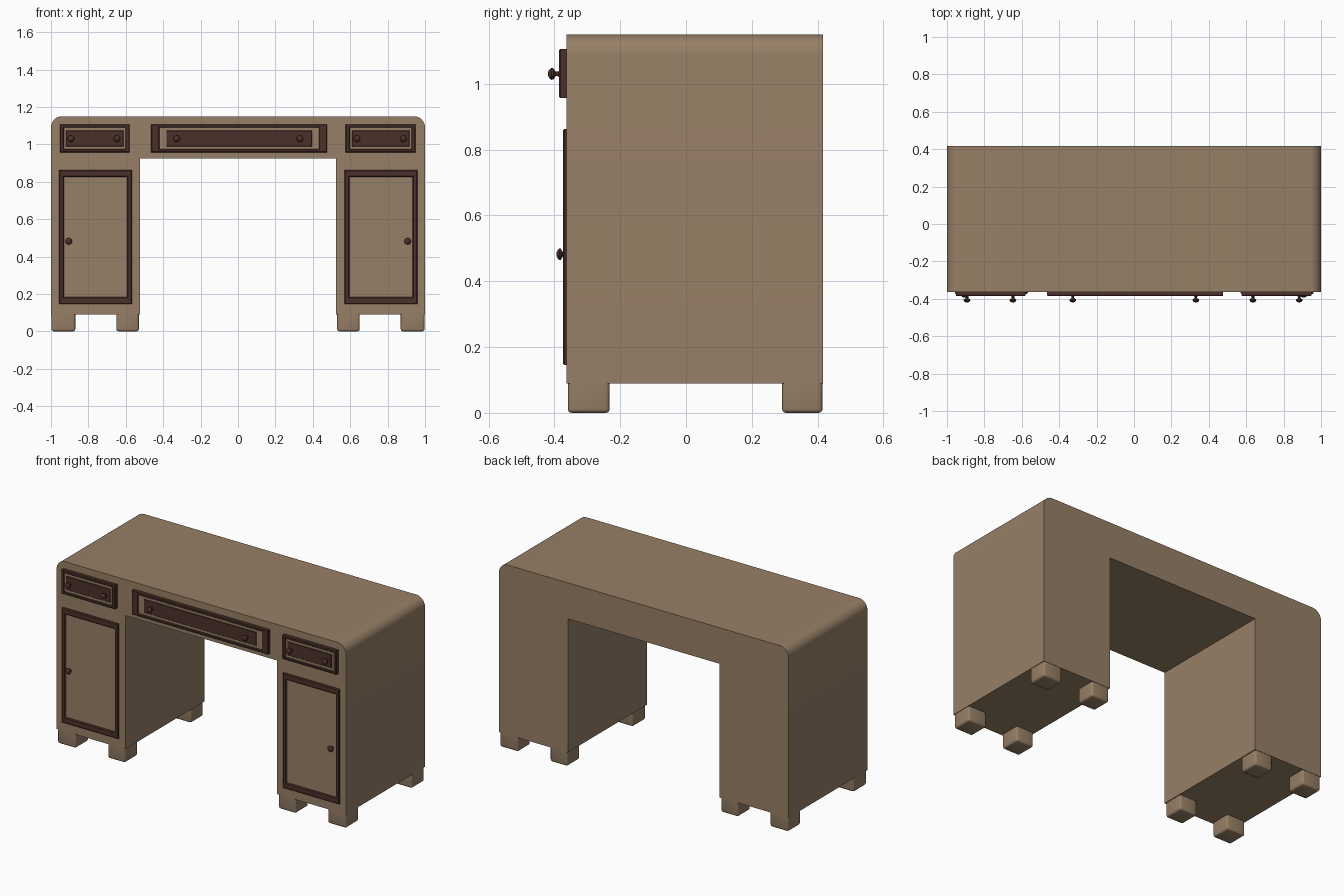
import bpy, bmesh, math
from mathutils import Matrix, Vector

if "Cube" in bpy.data.objects:
    bpy.data.objects.remove(bpy.data.objects["Cube"])


def material(name, rgb):
    m = bpy.data.materials.new(name)
    m.diffuse_color = (*rgb, 1)
    m.use_nodes = True
    m.node_tree.nodes["Principled BSDF"].inputs["Base Color"].default_value = m.diffuse_color
    return m


WOOD = material("tan wood", (0.31, 0.215, 0.135))
DARK = material("dark brown wood", (0.07, 0.03, 0.023))
FRONT, BACK = -0.363, 0.417


def finish(name, bm, mat, smooth=True):
    bmesh.ops.recalc_face_normals(bm, faces=bm.faces[:])
    me = bpy.data.meshes.new(name)
    bm.to_mesh(me)
    bm.free()
    me.materials.append(mat)
    ob = bpy.data.objects.new(name, me)
    bpy.context.collection.objects.link(ob)
    if smooth:
        bpy.context.view_layer.objects.active = ob
        bpy.ops.object.select_all(action='DESELECT')
        ob.select_set(True)
        bpy.ops.object.shade_smooth_by_angle(angle=math.radians(30))
    return ob


def box(name, x0, x1, y0, y1, z0, z1, mat, bevel=0.0, only=None, segments=1):
    """Box with the edges chosen by 'only' bevelled."""
    bm = bmesh.new()
    bmesh.ops.create_cube(bm, size=1)
    for v in bm.verts:
        v.co = Vector(((x0 + x1) / 2 + v.co.x * (x1 - x0),
                       (y0 + y1) / 2 + v.co.y * (y1 - y0),
                       (z0 + z1) / 2 + v.co.z * (z1 - z0)))
    if bevel:
        edges = [e for e in bm.edges if only is None or only(e)]
        bmesh.ops.bevel(bm, geom=edges, offset=bevel, segments=segments,
                        profile=0.5, affect='EDGES')
    return finish(name, bm, mat)


def ring(name, outer, inner, y0, y1, mat, ch=0.004):
    """Rectangular frame (x0, x1, z0, z1) with chamfered front edges."""
    def rect(r, grow, y):
        x0, x1, z0, z1 = r
        return [bm.verts.new(p) for p in (
            (x0 - grow, y, z0 - grow), (x1 + grow, y, z0 - grow),
            (x1 + grow, y, z1 + grow), (x0 - grow, y, z1 + grow))]
    bm = bmesh.new()
    loops = [rect(outer, 0, y1), rect(outer, 0, y0 + ch), rect(outer, -ch, y0),
             rect(inner, ch, y0), rect(inner, 0, y0 + ch), rect(inner, 0, y1)]
    for a, b in zip(loops, loops[1:] + loops[:1]):
        for i in range(4):
            j = (i + 1) % 4
            bm.faces.new((a[i], a[j], b[j], b[i]))
    return finish(name, bm, mat, False)


def knob(name, x, z, base, tip):
    """Lathed knob: slim neck, flared head, domed end, pointing to -y."""
    length = base - tip
    prof = [(0.011, 0), (0.007, 0.15), (0.007, 0.35), (0.017, 0.55),
            (0.018, 0.7), (0.013, 0.9), (0.006, 1.0)]
    n = 16
    bm = bmesh.new()
    loops = [[bm.verts.new((x + r * math.cos(2 * math.pi * i / n), base - t * length,
                            z + r * math.sin(2 * math.pi * i / n))) for i in range(n)]
             for r, t in prof]
    for a, b in zip(loops, loops[1:]):
        for i in range(n):
            j = (i + 1) % n
            bm.faces.new((a[i], a[j], b[j], b[i]))
    bm.faces.new(loops[0])
    bm.faces.new(loops[-1])
    return finish(name, bm, DARK)


# Desk body: arch-shaped profile with rounded top corners, extruded in depth
R, TOP = 0.06, 1.15
right = [(0.525, 0.925), (0.525, 0.09), (1.0, 0.09)]
right += [(1 - R + R * math.cos(a), TOP - R + R * math.sin(a))
          for a in (math.pi / 2 * i / 8 for i in range(9))]
profile = right + [(-x, z) for x, z in reversed(right)]
bm = bmesh.new()
face = bm.faces.new([bm.verts.new((x, FRONT, z)) for x, z in profile])
ext = bmesh.ops.extrude_face_region(bm, geom=[face])
bmesh.ops.translate(bm, vec=(0, BACK - FRONT, 0),
                    verts=[v for v in ext['geom'] if isinstance(v, bmesh.types.BMVert)])
finish("desk_body", bm, WOOD)

# Feet: rounded blocks under each pedestal corner
for sx in (-1, 1):
    for a, b in ((0.87, 0.997), (0.53, 0.65)):
        for y0, y1 in ((-0.359, -0.232), (0.292, 0.415)):
            box("foot", min(sx * a, sx * b), max(sx * a, sx * b), y0, y1, 0, 0.093, WOOD,
                0.012, lambda e: min(v.co.z for v in e.verts) < 0.01, 3)


# Drawers: dark frame, tan groove, dark inner panel, two knobs
def drawer(name, x0, x1, frame, groove, knobs):
    z0, z1 = 0.957, 1.106
    gx0, gx1, gz0, gz1 = x0 + frame, x1 - frame, z0 + 0.017, z1 - 0.017
    ring(name + "_frame", (x0, x1, z0, z1), (gx0, gx1, gz0, gz1), -0.386, FRONT, DARK)
    box(name + "_groove", gx0, gx1, -0.381, FRONT, gz0, gz1, WOOD)
    box(name + "_panel", gx0 + groove, gx1 - groove, -0.385, -0.37,
        gz0 + 0.015, gz1 - 0.015, DARK, 0.002, lambda e: all(v.co.y < -0.38 for v in e.verts))
    for x in knobs:
        knob(name + "_knob", x, 1.03, -0.384, -0.419)


drawer("left_drawer", -0.953, -0.58, 0.022, 0.011, (-0.893, -0.647))
drawer("center_drawer", -0.465, 0.477, 0.044, 0.038, (-0.327, 0.331))
drawer("right_drawer", 0.576, 0.949, 0.022, 0.011, (0.636, 0.884))

# Cupboard doors: dark moulding around a tan panel, one knob each
for name, x0, x1, kx in (("left_door", -0.957, -0.567, -0.905),
                         ("right_door", 0.57, 0.96, 0.907)):
    ring(name + "_moulding", (x0, x1, 0.145, 0.863),
         (x0 + 0.026, x1 - 0.026, 0.183, 0.826), -0.374, FRONT, DARK, 0.005)
    box(name + "_panel", x0 + 0.02, x1 - 0.02, -0.366, FRONT, 0.178, 0.831, WOOD)
    knob(name + "_knob", kx, 0.482, -0.365, -0.393)
